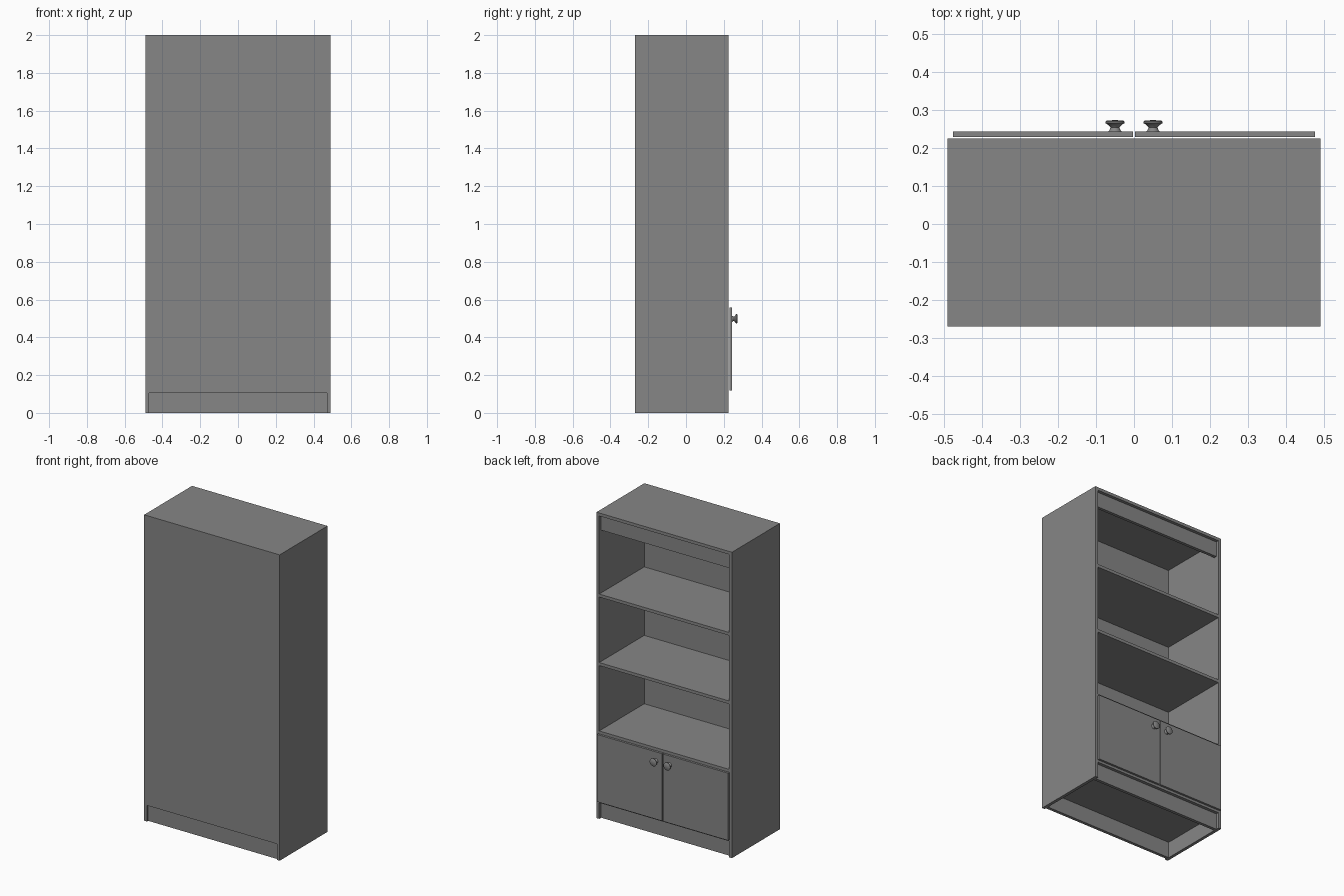
import bpy, bmesh, math
from mathutils import Matrix, Vector

if "Cube" in bpy.data.objects:
    bpy.data.objects.remove(bpy.data.objects["Cube"], do_unlink=True)

grey = bpy.data.materials.new("plain grey")
grey.use_nodes = True
grey.diffuse_color = (0.24, 0.24, 0.24, 1)
grey.node_tree.nodes["Principled BSDF"].inputs["Base Color"].default_value = (0.24, 0.24, 0.24, 1)


def add_object(name, bm):
    mesh = bpy.data.meshes.new(name)
    bmesh.ops.recalc_face_normals(bm, faces=bm.faces)
    bm.to_mesh(mesh)
    bm.free()
    mesh.materials.append(grey)
    ob = bpy.data.objects.new(name, mesh)
    bpy.context.collection.objects.link(ob)
    return ob


def box(name, x, y, z):
    """Box from (low, high) ranges."""
    size = [b - a for a, b in (x, y, z)]
    mid = Vector([(a + b) / 2 for a, b in (x, y, z)])
    bm = bmesh.new()
    bmesh.ops.create_cube(bm, size=1, matrix=Matrix.Translation(mid) @ Matrix.Diagonal((*size, 1)))
    return add_object(name, bm)


HALF, INNER = 0.49, 0.47
BACK, OPEN = -0.27, 0.225
BOARD, PLINTH = 0.02, 0.105
inside = (-INNER, INNER)

# Carcass: one solid with the bays and the plinth space cut out
carcass = box("bookcase_carcass", (-HALF, HALF), (BACK, OPEN), (0, 2))
shelf_tops = [PLINTH + BOARD, 0.575, 1.022, 1.47, 2]
cutters = [box("plinth_cutter", inside, (BACK - 0.1, OPEN + 0.1), (-0.1, PLINTH))]
for low, high in zip(shelf_tops, shelf_tops[1:]):
    cutters.append(box("bay_cutter", inside, (BACK + 0.03, OPEN + 0.1), (low, high - BOARD)))
for cutter in cutters:
    cutter.hide_render = True
    cut = carcass.modifiers.new("cut", 'BOOLEAN')
    cut.operation = 'DIFFERENCE'
    cut.solver = 'EXACT'
    cut.object = cutter
bpy.context.view_layer.objects.active = carcass
for cut in list(carcass.modifiers):
    bpy.ops.object.modifier_apply(modifier=cut.name)
for cutter in cutters:
    bpy.data.objects.remove(cutter, do_unlink=True)

# Recessed kick boards and top rail
box("rear_kick_board", inside, (BACK + 0.012, BACK + 0.032), (0, PLINTH))
box("door_side_kick_board", inside, (OPEN - 0.04, OPEN - 0.02), (0, PLINTH))
box("top_rail", inside, (OPEN - 0.04, OPEN - 0.02), (1.88, 2 - BOARD))


# Turned knob: (radius, distance from door)
def knob(name, x, y, z):
    profile = [(0, 0), (0.017, 0), (0.013, 0.006), (0.012, 0.011), (0.017, 0.017),
               (0.025, 0.022), (0.025, 0.026), (0.021, 0.029), (0, 0.03)]
    bm = bmesh.new()
    verts = [bm.verts.new((r, d, 0)) for r, d in profile]
    edges = [bm.edges.new(pair) for pair in zip(verts, verts[1:])]
    bmesh.ops.spin(bm, geom=verts + edges, cent=(0, 0, 0), axis=(0, 1, 0),
                   angle=math.tau, steps=24)
    bmesh.ops.remove_doubles(bm, verts=bm.verts, dist=0.0001)
    bmesh.ops.translate(bm, verts=bm.verts, vec=(x, y, z))
    ob = add_object(name, bm)
    bpy.ops.object.select_all(action='DESELECT')
    ob.select_set(True)
    bpy.context.view_layer.objects.active = ob
    bpy.ops.object.shade_smooth_by_angle(angle=math.radians(40))


# Pair of doors with knobs
for side, s in (("left", 1), ("right", -1)):
    box(side + "_door", sorted((s * 0.003, s * 0.475)), (0.229, 0.243), (0.118, 0.558))
    knob(side + "_knob", s * 0.05, 0.243, 0.498)
